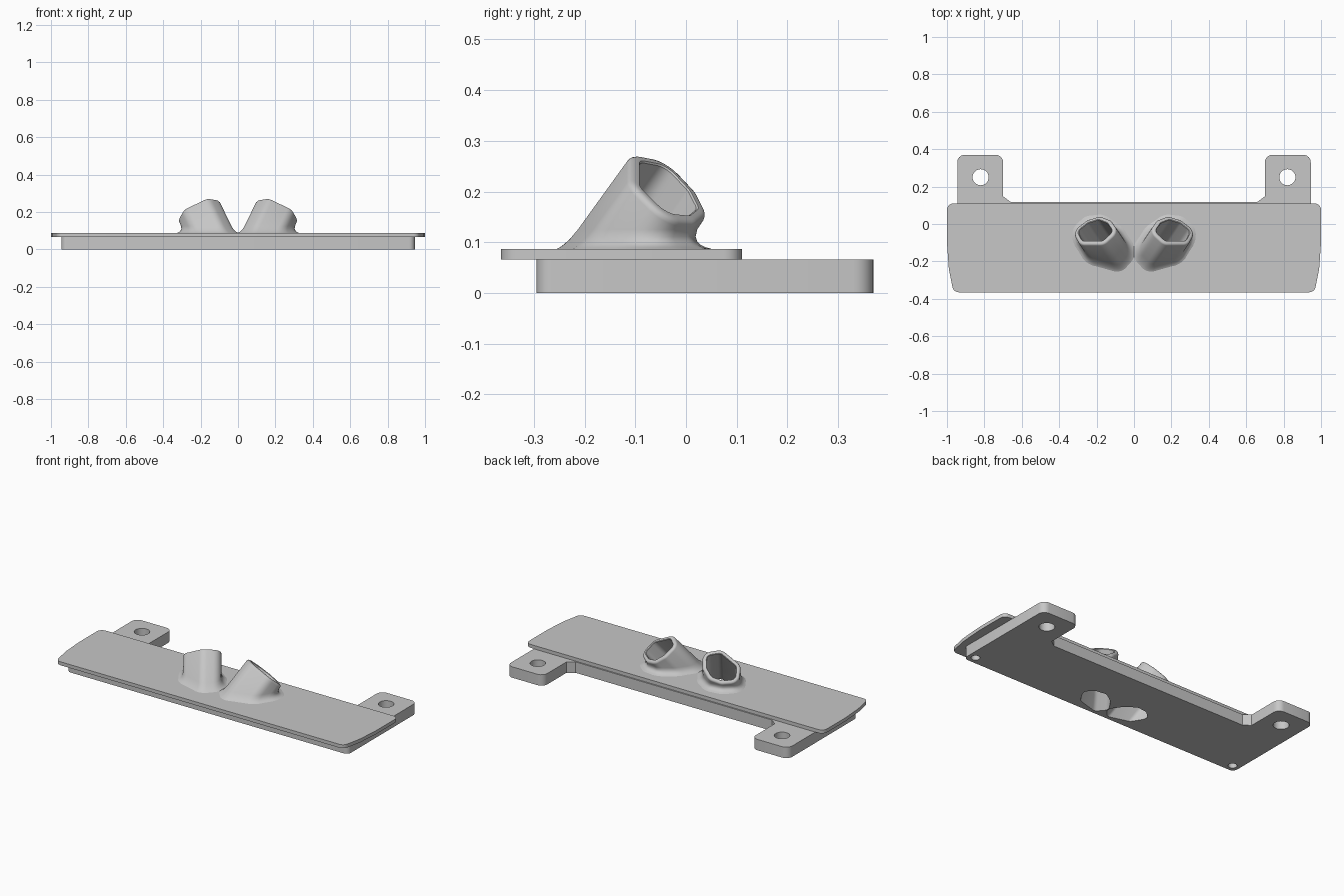
import bpy, bmesh, math
from mathutils import Vector

cube = bpy.data.objects.get("Cube")
if cube:
    bpy.data.objects.remove(cube, do_unlink=True)

grey = bpy.data.materials.new("plain_grey")
grey.use_nodes = True
GREY = (0.57, 0.57, 0.57, 1)
grey.diffuse_color = GREY
grey.node_tree.nodes["Principled BSDF"].inputs["Base Color"].default_value = GREY


def make_object(name, bm):
    bmesh.ops.recalc_face_normals(bm, faces=bm.faces)
    mesh = bpy.data.meshes.new(name)
    bm.to_mesh(mesh)
    bm.free()
    mesh.materials.append(grey)
    obj = bpy.data.objects.new(name, mesh)
    bpy.context.collection.objects.link(obj)
    return obj


def arc(a, b, steps):
    """Unit directions sweeping from a to b."""
    a, b = a.normalized(), b.normalized()
    turn = math.atan2(a.x * b.y - a.y * b.x, a.dot(b))
    start = math.atan2(a.y, a.x)
    angles = [start + turn * k / steps for k in range(steps + 1)]
    return [Vector((math.cos(t), math.sin(t))) for t in angles]


def rounded(corners, steps=6):
    """Outline with each (x, y, radius) corner replaced by an arc."""
    out = []
    for i, (x, y, r) in enumerate(corners):
        p = Vector((x, y))
        if r == 0:
            out.append(p)
            continue
        u = (Vector(corners[i - 1][:2]) - p).normalized()
        v = (Vector(corners[(i + 1) % len(corners)][:2]) - p).normalized()
        half = math.acos(u.dot(v)) / 2
        centre = p + (u + v).normalized() * (r / math.sin(half))
        reach = r / math.tan(half)
        out += [centre + d * r
                for d in arc(p + u * reach - centre, p + v * reach - centre, steps)]
    return out


def loft(name, rings, closed=False):
    """Skin a list of equal rings; cap the ends, or join last to first."""
    bm = bmesh.new()
    rows = [[bm.verts.new(p) for p in ring] for ring in rings]
    pairs = list(zip(rows, rows[1:]))
    if closed:
        pairs.append((rows[-1], rows[0]))
    else:
        bm.faces.new(rows[0])
        bm.faces.new(rows[-1])
    n = len(rows[0])
    for lo, hi in pairs:
        for i in range(n):
            j = (i + 1) % n
            bm.faces.new((lo[i], lo[j], hi[j], hi[i]))
    return make_object(name, bm)


def prism(name, outline, z0, z1):
    return loft(name, [[(p[0], p[1], z) for p in outline] for z in (z0, z1)])


def mirrored(half):
    return half + [(-x, y, r) for x, y, r in reversed(half)]


def circle(x, y, r, n=32):
    return [(x + r * math.cos(math.tau * i / n), y + r * math.sin(math.tau * i / n))
            for i in range(n)]


# Flat plates
base = prism("base_plate", rounded(mirrored([
    (0.945, -0.295, 0.03), (0.945, 0.37, 0.04), (0.70, 0.37, 0.04),
    (0.70, 0.148, 0), (0.66, 0.118, 0)])), 0, 0.066)
top = prism("top_plate", rounded(mirrored([
    (0.965, -0.365, 0.035), (0.99, -0.24, 0.2), (1.0, -0.10, 0.3),
    (1.0, 0.11, 0.035)])), 0.066, 0.087)

# Tube frame: long axis, short axis and lean direction
LEAN = Vector((0.48, 0.72, 1)).normalized()
LONG = Vector((LEAN.z, 0, -LEAN.x)).normalized()
SHORT = LEAN.cross(LONG)
CENTRE = Vector((0.207, -0.036, 0.203))
CORE = [Vector(p) for p in ((-0.045, -0.035), (0.045, -0.035), (0.068, -0.005),
                            (0.04, 0.025), (0, 0.04), (-0.04, 0.025), (-0.068, -0.005))]


def section(side, r, along=None, z=None, flare=0):
    """Core polygon grown by r, cut square to the lean or at level z."""
    ring = []
    for i, p in enumerate(CORE):
        e0 = p - CORE[i - 1]
        e1 = CORE[(i + 1) % len(CORE)] - p
        for n in arc(Vector((e0.y, -e0.x)), Vector((e1.y, -e1.x)), 5):
            # The foot spreads most under the overhang
            weight = 0.6 + 0.4 * n.dot(Vector((0.6, 0.8)))
            q = p + n * (r + flare * weight)
            v = CENTRE + LONG * q.x + SHORT * q.y
            v = v + LEAN * (along if z is None else (z - v.z) / LEAN.z)
            ring.append((side * v.x, v.y, v.z))
    return ring


OUT, INN = 0.053, 0.029
FOOT = ((0.084, 0.055), (0.0875, 0.046), (0.09, 0.036), (0.095, 0.025),
        (0.102, 0.015), (0.111, 0.007), (0.125, 0.001))
cutters = []
for side, label in ((1, "left"), (-1, "right")):
    # Leaning tube with a soft foot and a rounded rim
    foot = [section(side, OUT, z=z, flare=f) for z, f in FOOT]
    rim = [section(side, r, along=a) for r, a in (
        (OUT, -0.012), (OUT - 0.002, -0.006), (OUT - 0.006, -0.002), (OUT - 0.012, 0),
        (INN + 0.003, 0), (INN, -0.003))]
    loft(label + "_tube", foot + rim + [section(side, INN, z=0.08)], closed=True)
    # Passage through both plates, tab hole and blind screw hole
    cutters.append((loft("passage_cutter", [section(side, INN, z=-0.02),
                                            section(side, INN, z=0.12)]), (base, top)))
    cutters.append((prism("tab_hole_cutter", circle(side * 0.82, 0.25, 0.043),
                          -0.02, 0.1), (base,)))
    cutters.append((prism("screw_hole_cutter", circle(side * 0.9, -0.25, 0.024),
                          -0.02, 0.05), (base,)))

for cutter, targets in cutters:
    cutter.hide_render = True
    for target in targets:
        mod = target.modifiers.new("hole", 'BOOLEAN')
        mod.operation = 'DIFFERENCE'
        mod.solver = 'EXACT'
        mod.object = cutter
        bpy.context.view_layer.objects.active = target
        bpy.ops.object.modifier_apply(modifier=mod.name)
    bpy.data.objects.remove(cutter, do_unlink=True)

# Smooth rounded parts, keep hard edges
bpy.ops.object.select_all(action='DESELECT')
for obj in bpy.context.collection.objects:
    if obj.type == 'MESH':
        obj.select_set(True)
        bpy.context.view_layer.objects.active = obj
bpy.ops.object.shade_smooth_by_angle(angle=math.radians(35))
